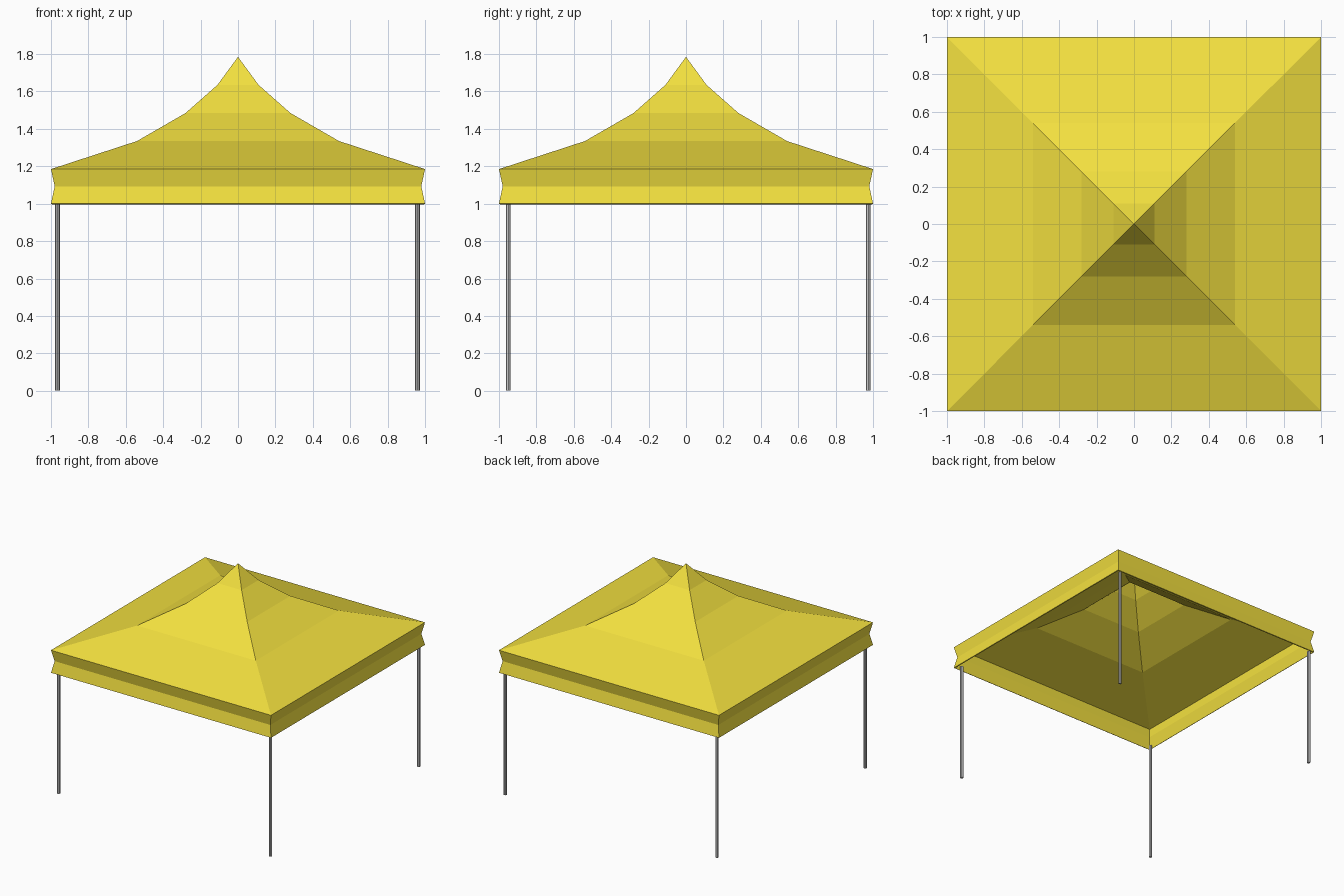
import bpy, bmesh

if "Cube" in bpy.data.objects:
    bpy.data.objects.remove(bpy.data.objects["Cube"])

yellow = bpy.data.materials.new("yellow_fabric")
yellow.diffuse_color = (0.9, 0.75, 0.05, 1)
yellow.use_nodes = True
yellow.node_tree.nodes["Principled BSDF"].inputs["Base Color"].default_value = yellow.diffuse_color

# Canopy: square rings from the valance hem up to the peak (half width, height)
profile = [(1.0, 1.0), (0.98, 1.093), (1.0, 1.185),
           (0.54, 1.335), (0.28, 1.485), (0.11, 1.635)]
peak_z = 1.785

bm = bmesh.new()
rings = [[bm.verts.new((sx * r, sy * r, z))
          for sx, sy in ((-1, -1), (1, -1), (1, 1), (-1, 1))]
         for r, z in profile]
for low, high in zip(rings, rings[1:]):
    for i in range(4):
        j = (i + 1) % 4
        bm.faces.new((low[i], low[j], high[j], high[i]))
peak = bm.verts.new((0, 0, peak_z))
for i in range(4):
    bm.faces.new((rings[-1][i], rings[-1][(i + 1) % 4], peak))
mesh = bpy.data.meshes.new("canopy")
bm.to_mesh(mesh)
bm.free()
mesh.materials.append(yellow)
canopy = bpy.data.objects.new("canopy", mesh)
bpy.context.collection.objects.link(canopy)

# Thin fabric thickness, grown inwards
shell = canopy.modifiers.new("thickness", "SOLIDIFY")
shell.thickness = 0.01
shell.offset = -1

# Four slim poles under the corners
for side, x in (("left", -0.965), ("right", 0.96)):
    for end, y in (("front", -0.95), ("back", 0.975)):
        bpy.ops.mesh.primitive_cylinder_add(vertices=8, radius=0.0125, depth=1.003,
                                            location=(x, y, 0.5015))
        bpy.context.object.name = f"{end}_{side}_pole"
